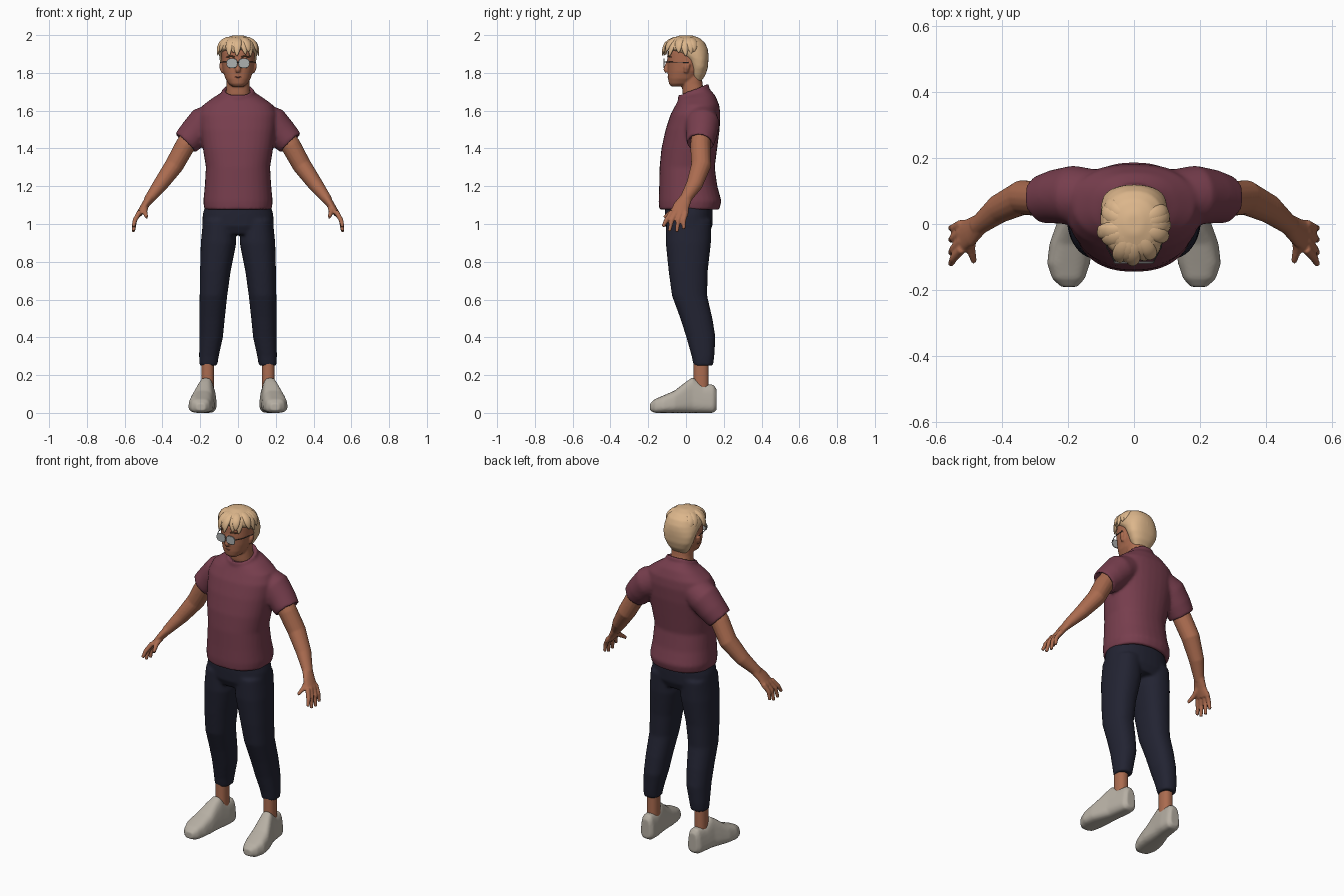
import bpy, bmesh, random
from math import sin, cos, tau, radians, copysign
from mathutils import Vector

random.seed(4)
if "Cube" in bpy.data.objects:
    bpy.data.objects.remove(bpy.data.objects["Cube"])


def material(name, r, g, b):
    m = bpy.data.materials.new(name)
    m.use_nodes = True
    m.diffuse_color = (r, g, b, 1)
    node = next(n for n in m.node_tree.nodes if n.type == "BSDF_PRINCIPLED")
    node.inputs["Base Color"].default_value = (r, g, b, 1)
    node.inputs["Roughness"].default_value = 0.8
    return m


SKIN = material("warm skin", 0.41, 0.15, 0.08)
LIP = material("lip brown", 0.24, 0.075, 0.05)
BROW = material("brow brown", 0.12, 0.06, 0.03)
HAIR = material("blond hair", 0.72, 0.47, 0.26)
SHIRT = material("plum shirt", 0.185, 0.048, 0.075)
PANTS = material("navy trousers", 0.016, 0.017, 0.032)
SHOE = material("off white shoe", 0.47, 0.43, 0.37)
LENS = material("grey lens", 0.42, 0.44, 0.44)
FRAME = material("dark frame", 0.05, 0.05, 0.05)


def power(v, e):
    return copysign(abs(v) ** (2 / e), v)


def level(z, w, front, back, x=0, tilt=0, e=2.3, n=32):
    """Horizontal rounded ring: half width, front y, back y."""
    mid, half = (front + back) / 2, (back - front) / 2
    ring = []
    for i in range(n):
        c, s = cos(tau * i / n), sin(tau * i / n)
        ring.append(Vector((x + w * power(c, e), mid + half * power(s, e), z + tilt * s)))
    return ring


def tube(points, ref=(0, 1, 0), n=16):
    """Rings along a path of (x, y, z, radius along ref, other radius)."""
    pos = [Vector(p[:3]) for p in points]
    rings = []
    for i, p in enumerate(points):
        t = (pos[min(i + 1, len(pos) - 1)] - pos[max(i - 1, 0)]).normalized()
        u = Vector(ref)
        u = (u - t * u.dot(t)).normalized()
        v = t.cross(u)
        a, b = p[3], p[-1]
        rings.append([pos[i] + u * a * cos(tau * k / n) + v * b * sin(tau * k / n)
                      for k in range(n)])
    return rings


def flip(rings):
    return [[Vector((-v.x, v.y, v.z)) for v in ring] for ring in rings]


def both(parts):
    return parts + [flip(p) for p in parts]


def build(name, parts, mat, voxel=0.0, smooth=4, subdivide=0):
    """Skin every ring stack, then optionally fuse them into one surface."""
    bm = bmesh.new()
    for rings in parts:
        rows = [[bm.verts.new(v) for v in ring] for ring in rings]
        n = len(rows[0])
        for lo, hi in zip(rows, rows[1:]):
            for k in range(n):
                j = (k + 1) % n
                bm.faces.new((lo[k], lo[j], hi[j], hi[k]))
        bm.faces.new(rows[0][::-1])
        bm.faces.new(rows[-1])
    bmesh.ops.recalc_face_normals(bm, faces=bm.faces[:])
    mesh = bpy.data.meshes.new(name)
    bm.to_mesh(mesh)
    bm.free()
    mesh.materials.append(mat)
    ob = bpy.data.objects.new(name, mesh)
    bpy.context.collection.objects.link(ob)
    bpy.ops.object.select_all(action="DESELECT")
    ob.select_set(True)
    bpy.context.view_layer.objects.active = ob
    if subdivide:
        ob.modifiers.new("round", "SUBSURF").levels = subdivide
        bpy.ops.object.modifier_apply(modifier="round")
    if voxel:
        fuse = ob.modifiers.new("fuse", "REMESH")
        fuse.mode = "VOXEL"
        fuse.voxel_size = voxel
        bpy.ops.object.modifier_apply(modifier="fuse")
        soft = ob.modifiers.new("soften", "SMOOTH")
        soft.factor, soft.iterations = 0.5, smooth
        bpy.ops.object.modifier_apply(modifier="soften")
    bpy.ops.object.shade_smooth_by_angle(angle=radians(50))
    return ob


# Shirt: hollow hem, body, open sleeves and a ribbed collar
torso = [level(*r) for r in (
    (1.12, .155, -.12, .155), (1.075, .157, -.122, .155), (1.075, .178, -.142, .176),
    (1.12, .184, -.145, .188), (1.2, .176, -.142, .166), (1.3, .17, -.14, .152),
    (1.4, .186, -.13, .165), (1.5, .2, -.108, .178), (1.58, .205, -.082, .182),
    (1.63, .185, -.055, .176), (1.67, .13, -.04, .155, 0, .01),
    (1.695, .082, -.037, .118, 0, .028))]
sleeve = tube([(.12, .08, 1.56, .085), (.185, .087, 1.53, .09), (.235, .083, 1.475, .082),
               (.28, .074, 1.428, .073), (.281, .074, 1.427, .058), (.262, .078, 1.45, .058)], n=24)
# keep the rim planes parallel to the sleeve direction
axis = Vector((.045, -.009, -.047)).normalized()
for index, radius in ((4, .8), (5, .78)):
    centre = sum(sleeve[3], Vector()) / len(sleeve[3])
    shift = axis * (-.04 if index == 5 else 0)
    sleeve[index] = [centre + (v - centre) * radius + shift for v in sleeve[3]]
collar = tube([(.078 * cos(tau * i / 24), .04 + .075 * sin(tau * i / 24),
                1.7 + .03 * sin(tau * i / 24), .014, .009) for i in range(25)], (0, 0, 1))
build("shirt", [torso, collar] + both([sleeve]), SHIRT, .009, 5)

# Trousers: hips and two legs
hips = [level(*r) for r in ((1.13, .165, -.11, .14), (1.05, .187, -.112, .142),
                            (.99, .19, -.11, .14), (.945, .165, -.09, .12))]
leg = [level(*r) for r in (
    (1.02, .085, -.105, .135, .1), (.9, .094, -.107, .132, .103), (.75, .081, -.092, .115, .12),
    (.62, .073, -.074, .112, .13), (.5, .067, -.03, .14, .137), (.4, .062, .002, .156, .142),
    (.3, .052, .03, .15, .154), (.25, .047, .04, .143, .157))]
build("trousers", [hips] + both([leg]), PANTS, .009, 5)

# Ankles
ankle = [level(z, .034, .04, .12, .16) for z in (.08, .14, .2, .29)]
build("ankles", both([ankle]), SKIN)

# Shoes: upright cross-sections from heel to toe, narrower at the top
shoe = []
for y, x, w, low, top in ((.162, .157, .03, .015, .125), (.145, .158, .046, 0, .15),
                          (.09, .162, .052, 0, .15), (.035, .17, .055, 0, .188),
                          (.0, .178, .06, 0, .165), (-.06, .19, .068, 0, .118),
                          (-.12, .198, .066, 0, .092), (-.165, .198, .05, 0, .073),
                          (-.19, .196, .025, .012, .05)):
    ring = []
    for i in range(28):
        c, s = power(cos(tau * i / 28), 3.2), power(sin(tau * i / 28), 3.2)
        z = (low + top) / 2 + s * (top - low) / 2
        ring.append(Vector((x + w * c * (1 - 2.3 * max(z - .03, 0)), y, z)))
    shoe.append(ring)
build("shoes", both([shoe]), SHOE, .007, 4)

# Arms with palms, fingers and thumbs
arm = tube([(.2, .085, 1.53, .05), (.28, .076, 1.415, .053), (.338, .08, 1.31, .053, .05),
            (.41, .045, 1.21, .044, .04), (.475, -.008, 1.125, .029, .026)])
palm = tube([(.46, .005, 1.145, .031, .026), (.495, -.025, 1.095, .043, .02),
             (.525, -.036, 1.05, .05, .015)])
thumb = tube([(.49, -.025, 1.1, .018), (.494, -.075, 1.065, .014), (.483, -.116, 1.035, .009)])
fingers = []
for base, tip, drop in ((-.075, -.122, .985), (-.05, -.088, .962),
                        (-.024, -.048, .958), (0, -.012, .974)):
    fingers.append(tube([(.52, base, 1.065, .014), (.546, (base + tip) / 2 - .006, 1.02, .0125),
                         (.554, tip, drop, .009)]))
build("arms", both([arm, palm, thumb] + fingers), SKIN, .005, 4)

# Head with neck, nose and ears
skull = [level(*r) for r in (
    (1.728, .03, -.078, -.01), (1.742, .05, -.09, .03), (1.77, .067, -.095, .06),
    (1.81, .08, -.097, .088), (1.86, .087, -.099, .1), (1.91, .088, -.097, .105),
    (1.95, .08, -.08, .09), (1.975, .05, -.04, .06))]
neck = [level(*r) for r in ((1.6, .07, 0, .12), (1.69, .064, -.018, .1),
                            (1.74, .06, -.022, .088), (1.8, .06, -.01, .08))]
nose = tube([(0, -.095, 1.865, .007), (0, -.103, 1.838, .01), (0, -.107, 1.818, .014),
             (0, -.1, 1.805, .012)])
ear = tube([(.082, -.002, 1.8, .009, .006), (.091, .004, 1.828, .016, .008),
            (.093, .009, 1.85, .013, .007)])
build("head", [skull, neck, nose] + both([ear]), SKIN, .005, 4)

# Mouth and brows
mouth = tube([(-.026, -.089, 1.777, .002), (0, -.097, 1.778, .005), (.026, -.089, 1.777, .002)])
build("mouth", [mouth], LIP, subdivide=1)
brow = tube([(.014, -.097, 1.884, .004), (.038, -.093, 1.89, .005), (.064, -.076, 1.882, .003)])
build("brows", both([brow]), BROW, subdivide=1)

# Glasses
lens, rim = [], []
for y, size in ((-.113, 1), (-.119, 1)):
    lens.append([Vector((.032 + size * .027 * power(cos(tau * i / 28), 2.8), y,
                         1.851 + size * .023 * power(sin(tau * i / 28), 2.8))) for i in range(28)])
build("lenses", both([lens]), LENS)
rim = tube([(v.x, -.116, v.z, .0025) for v in lens[0] + lens[0][:1]], n=8)
temple = tube([(.058, -.115, 1.857, .002), (.082, -.07, 1.857, .002), (.094, .012, 1.855, .002)],
              (0, 0, 1), 8)
bridge = tube([(-.007, -.117, 1.855, .002), (.007, -.117, 1.855, .002)], n=8)
build("glasses_frame", [bridge] + both([temple]), FRAME)
build("lens_rims", both([rim]), LENS)

# Hair: smooth cap at the back, swept locks over the crown and brow
cap = [level(*r) for r in (
    (1.752, .045, .04, .078), (1.79, .07, .022, .104), (1.83, .09, .02, .116),
    (1.87, .098, .0, .119), (1.9, .101, -.045, .119), (1.928, .102, -.104, .115),
    (1.96, .092, -.1, .1), (1.985, .065, -.072, .072), (1.999, .025, -.03, .03))]
build("hair_cap", [cap], HAIR, .007, 4)


def lock(angle, swirl, reach, drop):
    path = []
    for step, (r, z, thick, wide) in enumerate(((.2, 1.984, .006, .012), (.6, 1.983, .012, .024),
                                                (.95, 1.958, .013, .025), (1.06, 1.925, .009, .017),
                                                (1.08, 1.9, .002, .003))):
        a = angle + swirl * step / 4
        f = step / 4
        path.append((reach * r * .1 * cos(a), reach * r * .112 * sin(a),
                     z - drop * f * f, thick, wide))
    return tube(path, (cos(angle), sin(angle), 1), 10)


locks = []
for i in range(15):
    a = radians(-205 + 230 * i / 14)
    locks.append(lock(a, random.uniform(-.5, .2), random.uniform(.94, 1.05),
                      random.uniform(-.015, .018)))
for i in range(6):
    locks.append(lock(radians(-190 + 36 * i), random.uniform(.3, .8), .78, -.02))
build("hair_locks", locks, HAIR, subdivide=1)
